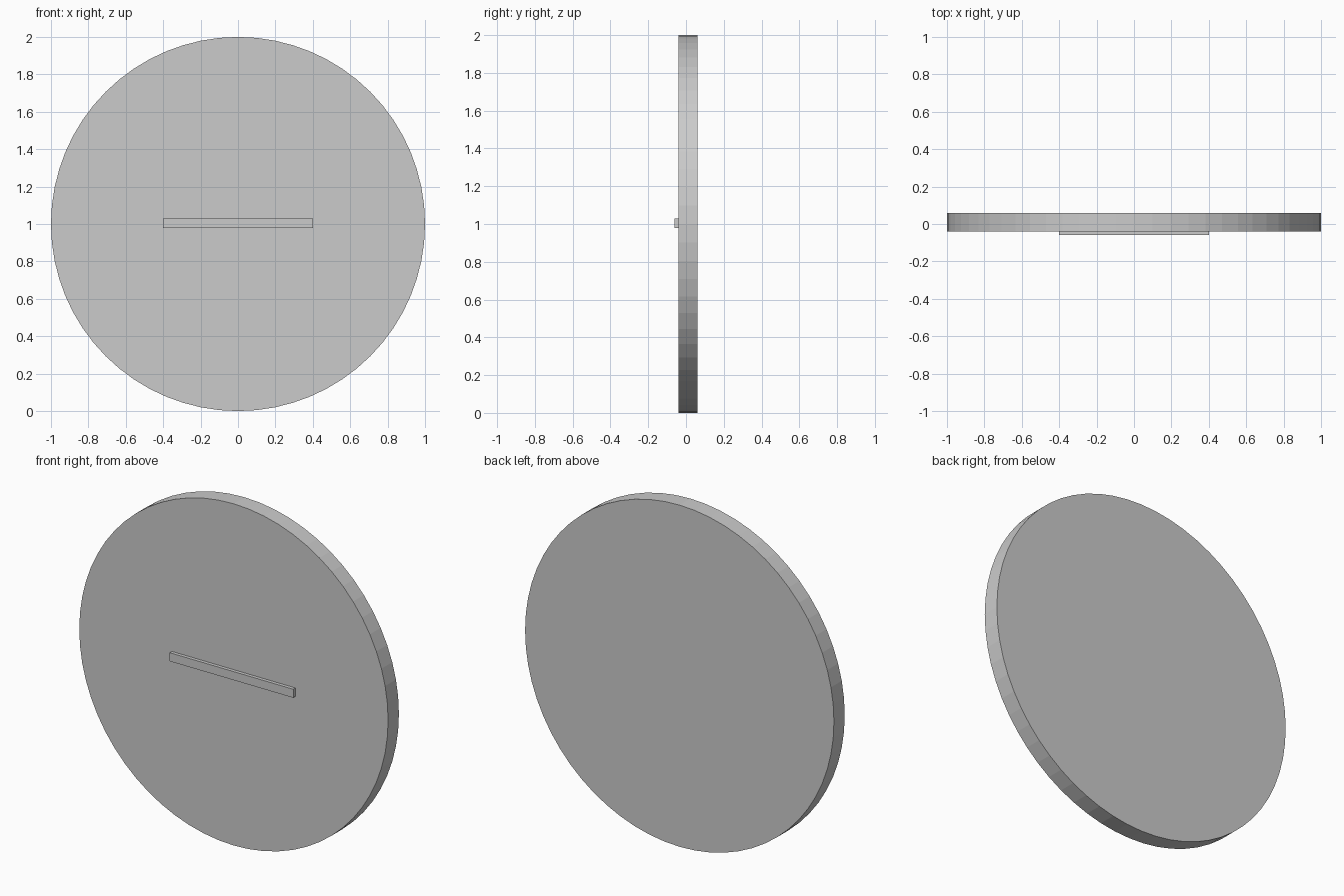
import bpy
from math import pi

if "Cube" in bpy.data.objects:
    bpy.data.objects.remove(bpy.data.objects["Cube"])

# Round disc standing upright, flat faces
bpy.ops.mesh.primitive_cylinder_add(vertices=64, radius=1.0, depth=0.10,
                                    location=(0, 0.01, 1.0), rotation=(pi / 2, 0, 0))
bpy.context.object.name = "disc"

# Thin horizontal bar raised on the front face
bpy.ops.mesh.primitive_cube_add(size=1, location=(0, -0.05, 1.004))
bar = bpy.context.object
bar.name = "front_bar"
bar.scale = (0.80, 0.02, 0.05)
bpy.ops.object.transform_apply(location=False, rotation=False, scale=True)
